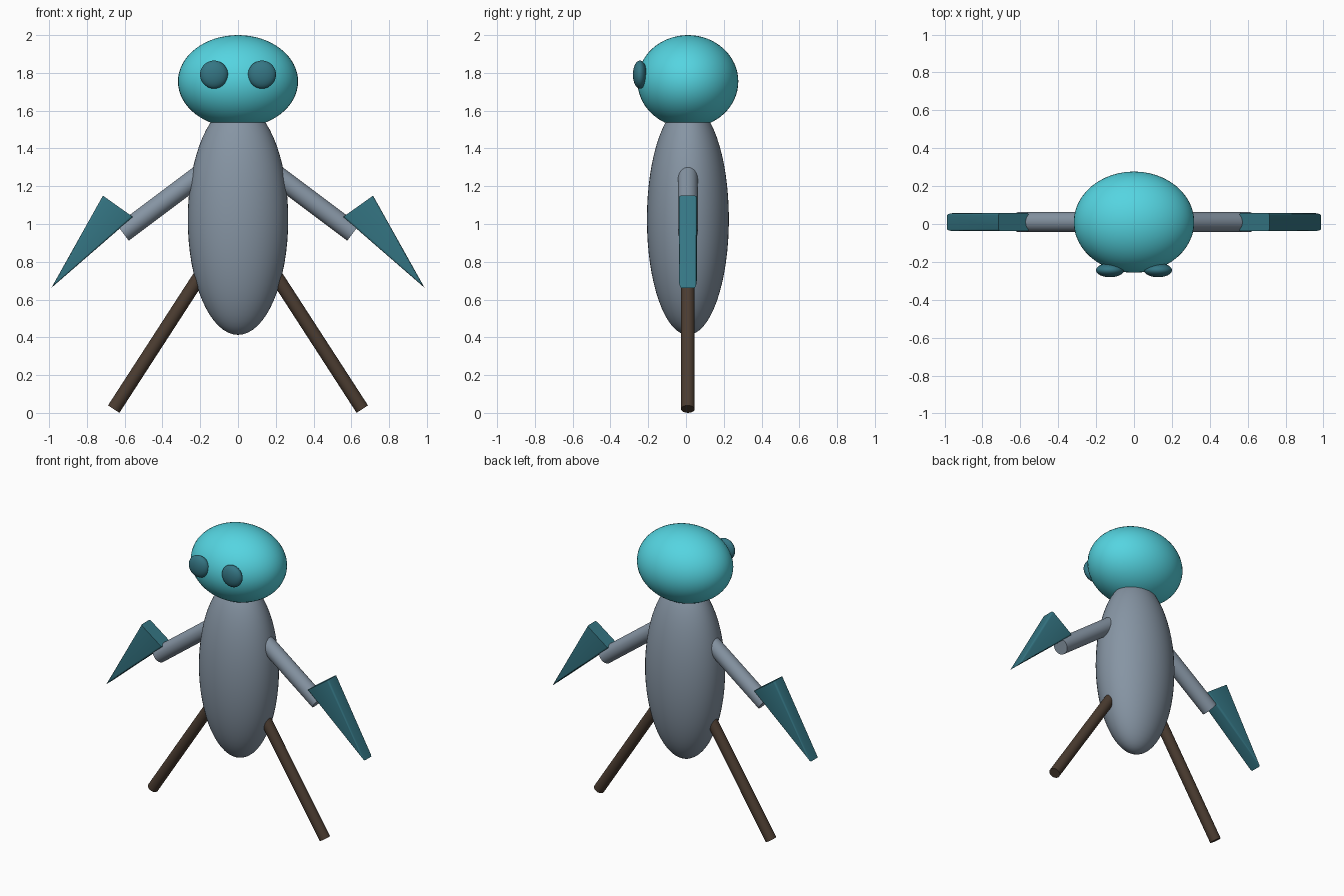
import bpy, bmesh
from mathutils import Vector

if "Cube" in bpy.data.objects:
    bpy.data.objects.remove(bpy.data.objects["Cube"])

CY = 0.01  # depth of the figure's centre line


def material(name, rgb):
    m = bpy.data.materials.new(name)
    m.diffuse_color = (*rgb, 1)
    m.use_nodes = True
    m.node_tree.nodes["Principled BSDF"].inputs["Base Color"].default_value = m.diffuse_color
    return m


CYAN = material("cyan", (0.09, 0.66, 0.75))
TEAL = material("teal", (0.035, 0.18, 0.23))
SLATE = material("slate", (0.24, 0.30, 0.37))
BROWN = material("brown", (0.07, 0.045, 0.03))


def finish(ob, name, mat):
    ob.name = name
    ob.data.materials.append(mat)
    bpy.ops.object.select_all(action='DESELECT')
    ob.select_set(True)
    bpy.context.view_layer.objects.active = ob
    bpy.ops.object.shade_smooth_by_angle(angle=0.6)
    return ob


def ellipsoid(name, loc, radii, mat):
    bpy.ops.mesh.primitive_uv_sphere_add(segments=48, ring_count=32, location=loc)
    ob = bpy.context.object
    ob.scale = radii
    bpy.ops.object.transform_apply(location=False, rotation=False, scale=True)
    return finish(ob, name, mat)


def rod(name, a, b, radius, mat):
    a, b = Vector(a), Vector(b)
    bpy.ops.mesh.primitive_cylinder_add(vertices=32, radius=radius,
                                        depth=(b - a).length, location=(a + b) / 2)
    ob = bpy.context.object
    ob.rotation_euler = (b - a).to_track_quat('Z', 'Y').to_euler()
    return finish(ob, name, mat)


def wedge(name, outline, half, mat):
    """Triangular blade extruded through y; its long edges are softened."""
    bm = bmesh.new()
    front = [bm.verts.new((x, CY - half, z)) for x, z in outline]
    back = [bm.verts.new((x, CY + half, z)) for x, z in outline]
    bm.faces.new(front)
    bm.faces.new(back[::-1])
    for i in range(3):
        j = (i + 1) % 3
        bm.faces.new((front[j], front[i], back[i], back[j]))
    bmesh.ops.recalc_face_normals(bm, faces=bm.faces)
    # outline[2] is the tip: only edges running to it are rounded
    long_edges = [bm.edges.get((row[2], row[k])) for row in (front, back) for k in (0, 1)]
    bmesh.ops.bevel(bm, geom=long_edges, offset=0.012, segments=3,
                    affect='EDGES', profile=0.5, clamp_overlap=True)
    bmesh.ops.recalc_face_normals(bm, faces=bm.faces)
    me = bpy.data.meshes.new(name)
    bm.to_mesh(me)
    bm.free()
    ob = bpy.data.objects.new(name, me)
    bpy.context.collection.objects.link(ob)
    return finish(ob, name, mat)


# Body and head
ellipsoid("body", (0, CY, 1.025), (0.266, 0.217, 0.612), SLATE)
ellipsoid("head", (0, CY, 1.755), (0.318, 0.267, 0.245), CYAN)

# Paired parts
for side, s in (("right", 1), ("left", -1)):
    ellipsoid(side + "_eye", (s * 0.127, -0.244, 1.791), (0.074, 0.037, 0.074), TEAL)
    rod(side + "_arm", (s * 0.17, CY, 1.284), (s * 0.61, CY, 0.954), 0.053, SLATE)
    wedge(side + "_hand", [(s * 0.715, 1.15), (s * 0.556, 1.037), (s * 0.988, 0.662)],
          0.048, TEAL)
    rod(side + "_leg", (s * 0.14, CY, 0.82), (s * 0.658, CY, 0.02), 0.036, BROWN)
